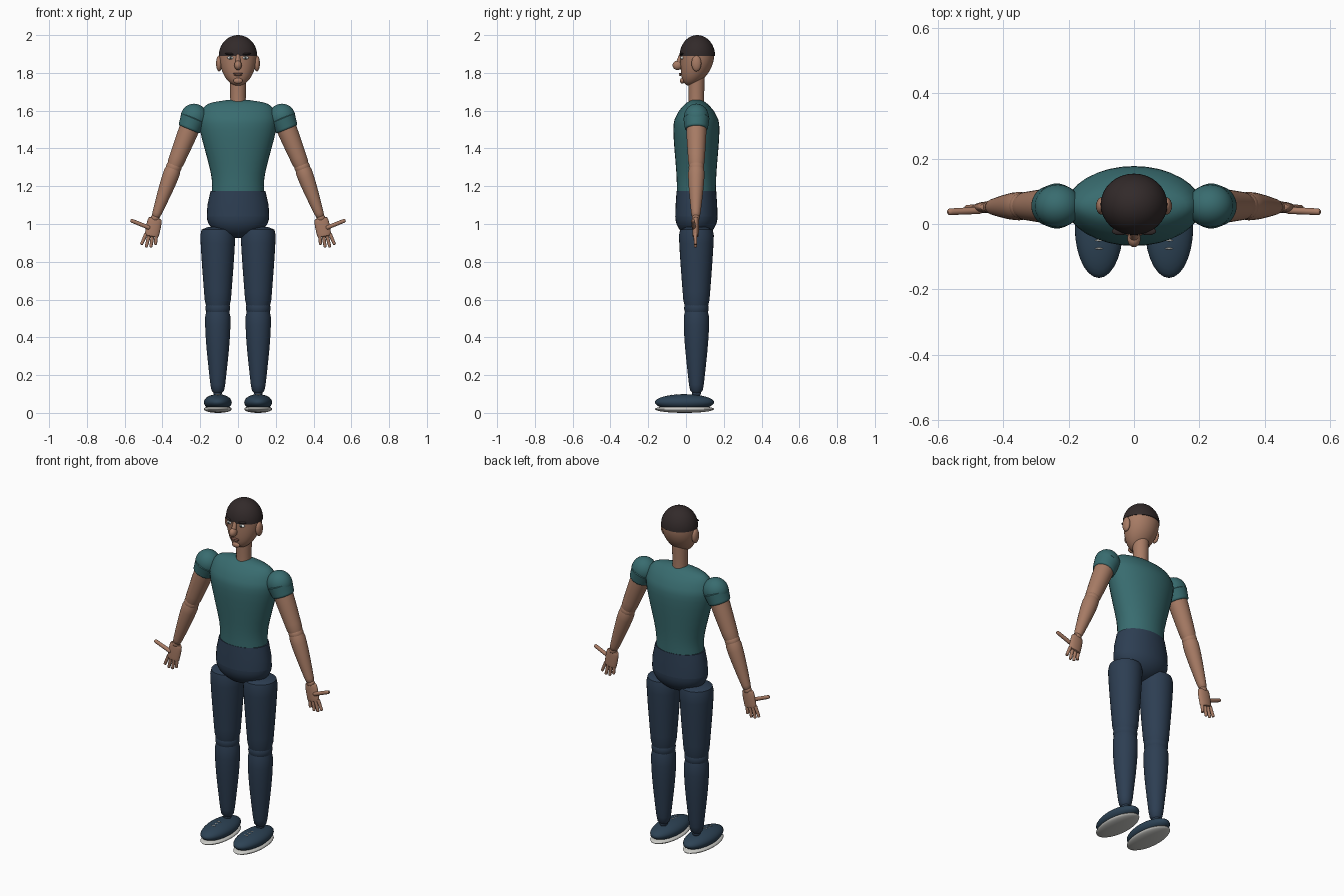
import bpy, bmesh, math
from mathutils import Vector, Matrix

if "Cube" in bpy.data.objects:
    bpy.data.objects.remove(bpy.data.objects["Cube"])


def material(name, red, green, blue):
    colour = (red, green, blue, 1)
    result = bpy.data.materials.new(name)
    result.use_nodes = True
    result.diffuse_color = colour
    shader = result.node_tree.nodes["Principled BSDF"]
    shader.inputs["Base Color"].default_value = colour
    return result


SKIN = material("skin", .39, .2, .13)
SHIRT = material("teal shirt", .04, .15, .16)
TROUSERS = material("navy trousers", .026, .048, .085)
SHOE = material("navy shoe", .026, .055, .09)
SOLE = material("pale sole", .58, .58, .55)
HAIR = material("dark hair", .032, .023, .023)
WHITE = material("eye white", .75, .75, .72)
IRIS = material("dark iris", .03, .04, .04)
LIPS = material("lips", .26, .11, .08)

Y = .055  # depth of the body axis


def finish(name, bm, mat):
    bmesh.ops.recalc_face_normals(bm, faces=bm.faces)
    mesh = bpy.data.meshes.new(name)
    bm.to_mesh(mesh)
    bm.free()
    mesh.materials.append(mat)
    part = bpy.data.objects.new(name, mesh)
    bpy.context.collection.objects.link(part)
    bpy.ops.object.select_all(action="DESELECT")
    part.select_set(True)
    bpy.context.view_layer.objects.active = part
    bpy.ops.object.shade_smooth_by_angle(angle=math.radians(45))


def loft(name, rings, mat, sides=32):
    """Capped elliptical sections: centre, side radius, depth radius."""
    bm = bmesh.new()
    depth_axis = Vector((0, 1, 0))
    side_axis = depth_axis.cross(rings[-1][0] - rings[0][0]).normalized()
    loops = []
    for centre, side_radius, depth_radius in rings:
        loop = []
        for i in range(sides):
            angle = math.tau * i / sides
            offset = side_axis * side_radius * math.cos(angle)
            offset += depth_axis * depth_radius * math.sin(angle)
            loop.append(bm.verts.new(centre + offset))
        loops.append(loop)
    for lower, upper in zip(loops, loops[1:]):
        for i in range(sides):
            bm.faces.new((lower[i - 1], lower[i], upper[i], upper[i - 1]))
    bm.faces.new(loops[0])
    bm.faces.new(loops[-1])
    finish(name, bm, mat)


def limb(name, start, end, first, last, mat, bulge=0, depth=1):
    """Tapered limb with softened ends and a muscle bulge near the start."""
    start, end = Vector(start), Vector(end)
    steps = [(0, .6), (.03, .93)] + [(i / 10, 1) for i in range(1, 10)] + [(.97, .93), (1, .6)]
    rings = []
    for t, rounding in steps:
        muscle = bulge * math.sin(math.pi * t ** .6)
        radius = (first + (last - first) * t + muscle) * rounding
        rings.append((start.lerp(end, t), radius, radius * depth))
    loft(name, rings, mat)


def dome(name, centre, width, depth, height, mat, lean=0):
    """Half ellipsoid, upward or downward, whose pole may lean forward."""
    rings = []
    for i in range(13):
        angle = math.pi / 2 * i / 12.2
        rise, shrink = math.sin(angle), math.cos(angle)
        middle = Vector(centre) + Vector((0, -lean * rise * rise, height * rise))
        rings.append((middle, width * shrink, depth * shrink))
    loft(name, rings, mat)


def ball(name, centre, radii, mat, tilt=0):
    bm = bmesh.new()
    place = Matrix.Translation(centre) @ Matrix.Rotation(tilt, 4, "Y") @ Matrix.Diagonal((*radii, 1))
    bmesh.ops.create_uvsphere(bm, u_segments=28, v_segments=16, radius=1, matrix=place)
    finish(name, bm, mat)


def smooth_profile(points, steps=4):
    """Catmull-Rom curve through the given height and radius tuples."""
    vectors = [Vector(p) for p in points]
    vectors = [vectors[0]] + vectors + [vectors[-1]]
    curve = []
    for a, b, c, d in zip(vectors, vectors[1:], vectors[2:], vectors[3:]):
        for i in range(steps):
            t = i / steps
            curve.append(b + (c - a) * t / 2 + (a * 2 - b * 5 + c * 4 - d) * t * t / 2
                         + (b * 3 - a - c * 3 + d) * t ** 3 / 2)
    return curve + [vectors[-1]]


# Torso: height, half width, half depth
torso = smooth_profile([(1.165, .138, .103), (1.27, .144, .106), (1.5, .202, .122),
                        (1.58, .199, .103), (1.635, .16, .06), (1.656, .06, .025)])
loft("shirt_body", [(Vector((0, Y, z)), width, depth) for z, width, depth in torso], SHIRT)

# Hips, neck and head
dome("lower_hips", (0, Y, 1.04), .165, .112, -.115, TROUSERS)
loft("upper_hips", [(Vector((0, Y, 1.04)), .165, .112), (Vector((0, Y, 1.1)), .162, .11),
                    (Vector((0, Y, 1.175)), .145, .105)], TROUSERS)
limb("neck", (0, Y, 1.6), (0, Y, 1.8), .045, .045, SKIN, bulge=-.004)
dome("head", (0, .06, 1.9), .1, .09, -.168, SKIN, lean=.04)
dome("hair_cap", (0, .06, 1.89), .102, .094, .11, HAIR)

# Face centre
ball("nose_tip", (0, -.045, 1.84), (.02, .026, .025), SKIN)
limb("nose_bridge", (0, -.045, 1.84), (0, -.025, 1.9), .015, .01, SKIN)
ball("upper_lip", (0, -.03, 1.796), (.027, .008, .004), LIPS)
ball("lower_lip", (0, -.03, 1.789), (.022, .008, .005), SKIN)
ball("chin", (0, -.02, 1.758), (.025, .012, .015), SKIN)

for side, s in (("left", 1), ("right", -1)):
    # Face features
    ball(side + "_ear", (s * .1, Y, 1.85), (.016, .026, .042), SKIN)
    ball(side + "_eye", (s * .04, -.02, 1.88), (.017, .01, .009), WHITE)
    ball(side + "_iris", (s * .04, -.027, 1.88), (.007, .005, .007), IRIS)
    ball(side + "_eyebrow", (s * .042, -.022, 1.9), (.026, .012, .006), HAIR, tilt=s * -.08)

    # Sleeve and arm
    shoulder = (s * .233, Y, 1.565)
    elbow = (s * .34, Y, 1.3)
    wrist = (s * .438, .052, 1.033)
    ball(side + "_shoulder", shoulder, (.071, .066, .072), SHIRT)
    limb(side + "_sleeve", shoulder, (s * .26, Y, 1.5), .07, .06, SHIRT)
    limb(side + "_upper_arm", shoulder, elbow, .052, .041, SKIN, bulge=.004)
    ball(side + "_elbow", elbow, (.041, .041, .041), SKIN)
    limb(side + "_forearm", elbow, wrist, .041, .022, SKIN, bulge=.006)
    ball(side + "_wrist", wrist, (.023, .02, .022), SKIN)

    # Hand with fanned fingers
    limb(side + "_palm", wrist, (s * .458, .05, .933), .032, .037, SKIN, bulge=.005, depth=.45)
    for i, finger in enumerate(("index", "middle", "ring", "little")):
        reach = .89 if finger in ("index", "little") else .876
        limb(f"{side}_{finger}_finger", (s * (.486 - .018 * i), .05, .95),
             (s * (.512 - .025 * i), .05, reach), .01, .008, SKIN)
    limb(side + "_thumb", (s * .465, .042, .978), (s * .569, .037, 1.02), .011, .01, SKIN)

    # Leg
    x = s * .107
    knee, ankle = (x, Y, .555), (x, Y, .105)
    limb(side + "_thigh", (x, Y, .983), knee, .092, .066, TROUSERS, bulge=.004)
    ball(side + "_knee", knee, (.065, .065, .06), TROUSERS)
    limb(side + "_shin", knee, ankle, .06, .034, TROUSERS, bulge=.013)
    ball(side + "_ankle", ankle, (.022, .024, .022), TROUSERS)

    # Shoe, sole and lace studs
    ball(side + "_shoe", (x, -.008, .056), (.074, .157, .043), SHOE)
    ball(side + "_sole", (x, -.008, .02), (.074, .157, .02), SOLE)
    for i in range(3):
        ball(f"{side}_lace_{i + 1}", (x, -.025 * (i + 1), .098 - .002 * i), (.012, .003, .003), SOLE)
